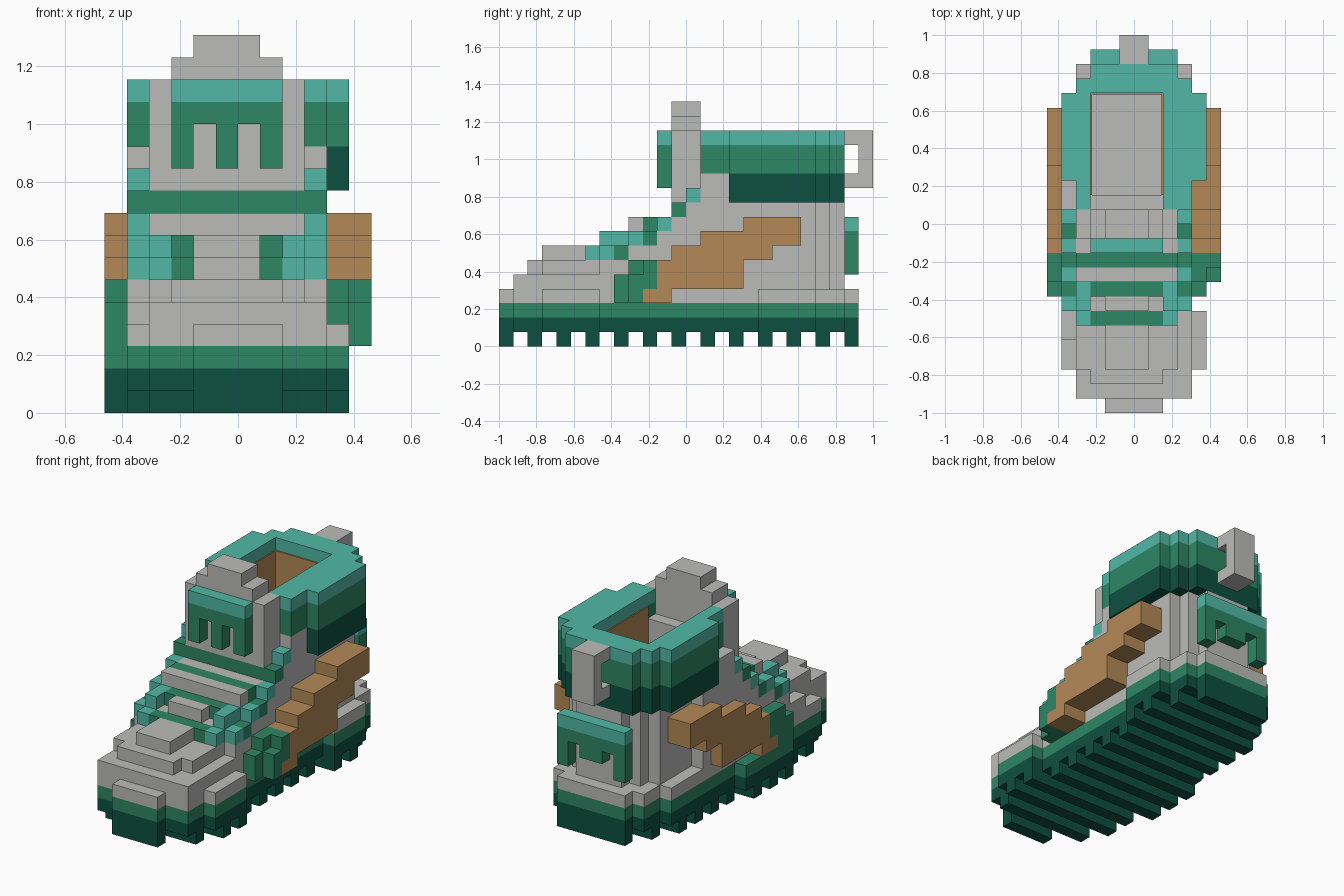
import bpy, bmesh

cube = bpy.data.objects.get("Cube")
if cube:
    bpy.data.objects.remove(cube, do_unlink=True)

U = 1 / 13  # block size


def material(name, r, g, b):
    m = bpy.data.materials.new(name)
    m.use_nodes = True
    m.diffuse_color = (r, g, b, 1)
    m.node_tree.nodes["Principled BSDF"].inputs["Base Color"].default_value = (r, g, b, 1)
    return m


GREY = material("light_grey", 0.50, 0.50, 0.49)
TEAL = material("teal", 0.084, 0.485, 0.381)
GREEN = material("mid_green", 0.026, 0.238, 0.133)
DARK = material("dark_green", 0.004, 0.080, 0.050)
TAN = material("tan", 0.456, 0.250, 0.095)


def blocks(name, mat, boxes):
    """One object from boxes (x0, x1, y0, y1, z0, z1) in block units."""
    bm = bmesh.new()
    for x0, x1, y0, y1, z0, z1 in boxes:
        v = [bm.verts.new((x * U, y * U, z * U)) for z in (z0, z1)
             for x, y in ((x0, y0), (x1, y0), (x1, y1), (x0, y1))]
        for f in ((3, 2, 1, 0), (4, 5, 6, 7), (0, 1, 5, 4),
                  (1, 2, 6, 5), (2, 3, 7, 6), (3, 0, 4, 7)):
            bm.faces.new([v[i] for i in f])
    me = bpy.data.meshes.new(name)
    bm.to_mesh(me)
    bm.free()
    me.materials.append(mat)
    ob = bpy.data.objects.new(name, me)
    bpy.context.collection.objects.link(ob)
    return ob


def both(x0, x1, *rest):
    """A box and its mirror about the upper's centre line, x = -0.5."""
    return [(x0, x1, *rest), (-1 - x1, -1 - x0, *rest)]


# Sole outline as bands: y0, y1, x0, x1
SOLE = [(-13, -12, -2, 2), (-12, -10, -4, 4), (-10, -6, -5, 5), (-6, -5, -5, 4),
        (-5, 1, -6, 4), (1, 5, -5, 4), (5, 9, -5, 5), (9, 11, -4, 4), (11, 12, -3, 3)]


def sole_layer(z0, z1):
    return [(x0, x1, y0, y1, z0, z1) for y0, y1, x0, x1 in SOLE]


# Sole layers and tread bars
blocks("outsole", DARK, sole_layer(1, 2))
blocks("midsole", GREEN, sole_layer(2, 3))
blocks("sole_rim", GREY, [(max(x0, -5), x1, y0, y1, 3, 4) for y0, y1, x0, x1 in SOLE])
treads = []
for y in range(-13, 12, 2):
    band = next(b for b in SOLE if b[0] <= y < b[1])
    treads.append((band[2], band[3], y, y + 1, 0, 1))
blocks("tread_bars", DARK, treads)

# Stepped toe cap
blocks("toe_cap", GREY, [
    (-4, 4, -12, -6, 4, 5), (-5, 4, -8, -5, 4, 5),
    (-3, 2, -11, -6, 5, 6), (-4, 3, -10, -6, 5, 6), (-2, 1, -10, -7, 6, 7)])

# Rising instep with padded ridges between the laces
blocks("instep", GREY, [
    (-5, 4, -6, 1, 4, 6), (-4, 3, -6, 1, 6, 7), (-5, 4, -4, 1, 6, 7),
    (-4, 3, -4, 1, 7, 8), (-5, 4, -2, 1, 7, 8), (-5, 4, -1, 1, 8, 9),
    (-5, 4, 0, 1, 9, 10), (-2, 1, -6, -5, 7, 8), (-4, 3, -4, -3, 8, 9),
    (-4, 3, -2, 0, 8, 9)])

# Ankle walls around the hollow
blocks("ankle_walls", GREY, [
    (-5, -3, 1, 3, 4, 12), (2, 4, 1, 3, 4, 12),
    (-5, -3, 3, 5, 4, 10), (-4, -3, 5, 9, 4, 10), (2, 4, 3, 9, 4, 10),
    (-3, 3, 9, 10, 4, 10), (-2, 2, 10, 11, 4, 10)])

# Tongue
blocks("tongue", GREY, [
    (-4, 3, -1, 1, 10, 15), (-3, 2, -1, 1, 15, 16), (-2, 1, -1, 1, 16, 17),
    (-3, 2, 1, 2, 4, 13)])


# Collar: dark, green and teal bands
def collar(z0, z1):
    return [(-5, -3, 3, 9, z0, z1), (2, 5, 3, 9, z0, z1),
            (-4, 4, 9, 10, z0, z1), (-3, 3, 10, 11, z0, z1)]


def collar_front(z0, z1):
    return [(-4, -3, 1, 3, z0, z1), (2, 4, 1, 3, z0, z1)]


blocks("collar_lower", DARK, collar(10, 12))
blocks("collar_middle", GREEN, collar(12, 14) + collar_front(12, 14))
blocks("collar_rim", TEAL, collar(14, 15) + collar_front(14, 15))

# Thin lining inside the hollow
T = 0.1
blocks("lining", TAN, [(-3, -3 + T, 2, 9, 4, 14), (2 - T, 2, 2, 9, 4, 14),
                       (-3, 2, 9 - T, 9, 4, 14)])

# Laces, stepping up the instep
blocks("laces", GREEN, [
    (-3, 2, -7, -6, 6, 7), (-3, 2, -5, -4, 7, 8), (-4, 3, -3, -2, 8, 9),
    (-5, 4, -3, -2, 7, 8), (-5, 4, -1, 0, 9, 10)]
    + both(3, 4, -5, -4, 6, 7))
blocks("lace_ends", TEAL,
       both(2, 3, -7, -6, 6, 7) + both(2, 3, -6, -5, 7, 8) + both(2, 3, -5, -4, 7, 8)
       + both(3, 4, -6, -5, 6, 7) + both(3, 4, -4, -3, 7, 8)
       + both(3, 4, -2, -1, 8, 9) + both(3, 4, 0, 1, 10, 11))

# Fringed trim on the tongue
blocks("tongue_trim_top", TEAL, [(-3, 2, -2, -1, 14, 15)])
blocks("tongue_trim_fringe", GREEN, [(-3, 2, -2, -1, 13, 14)]
       + [(x, x + 1, -2, -1, 11, 13) for x in (-3, -1, 1)])

# Fringed trim on the heel
blocks("heel_trim_top", TEAL, [(-3, 3, 11, 12, 8, 9)])
blocks("heel_trim_fringe", GREEN, [(-3, 3, 11, 12, 7, 8), (-3, -2, 11, 12, 5, 7),
                                   (-1, 1, 11, 12, 6, 7), (2, 3, 11, 12, 5, 7)])

# Heel pull loop
blocks("pull_loop", GREY, [(-1, 1, 12, 13, 11, 15), (-1, 1, 11, 12, 14, 15),
                           (-1, 1, 11, 12, 11, 12)])

# Diagonal side stripes: y0, y1, z0, z1
STRIPE = [(-3, -2, 3, 4), (-2, -1, 3, 6), (-1, 1, 4, 7), (1, 4, 4, 8),
          (4, 6, 6, 9), (6, 8, 7, 9)]
blocks("left_stripe", TAN, [(4, 6, *s) for s in STRIPE])
blocks("right_stripe", TAN, [(-6, -4, *s) for s in STRIPE])

# Green tips where the stripes meet the sole
blocks("left_stripe_tip", GREEN, [
    (4, 5, -5, -4, 3, 5), (4, 6, -4, -3, 3, 5), (4, 5, -4, -3, 5, 6),
    (4, 6, -3, -2, 4, 6)])
blocks("right_stripe_tip", GREEN, [
    (-6, -5, -5, -3, 3, 5), (-6, -5, -4, -3, 5, 6), (-6, -5, -3, -2, 4, 6)])
